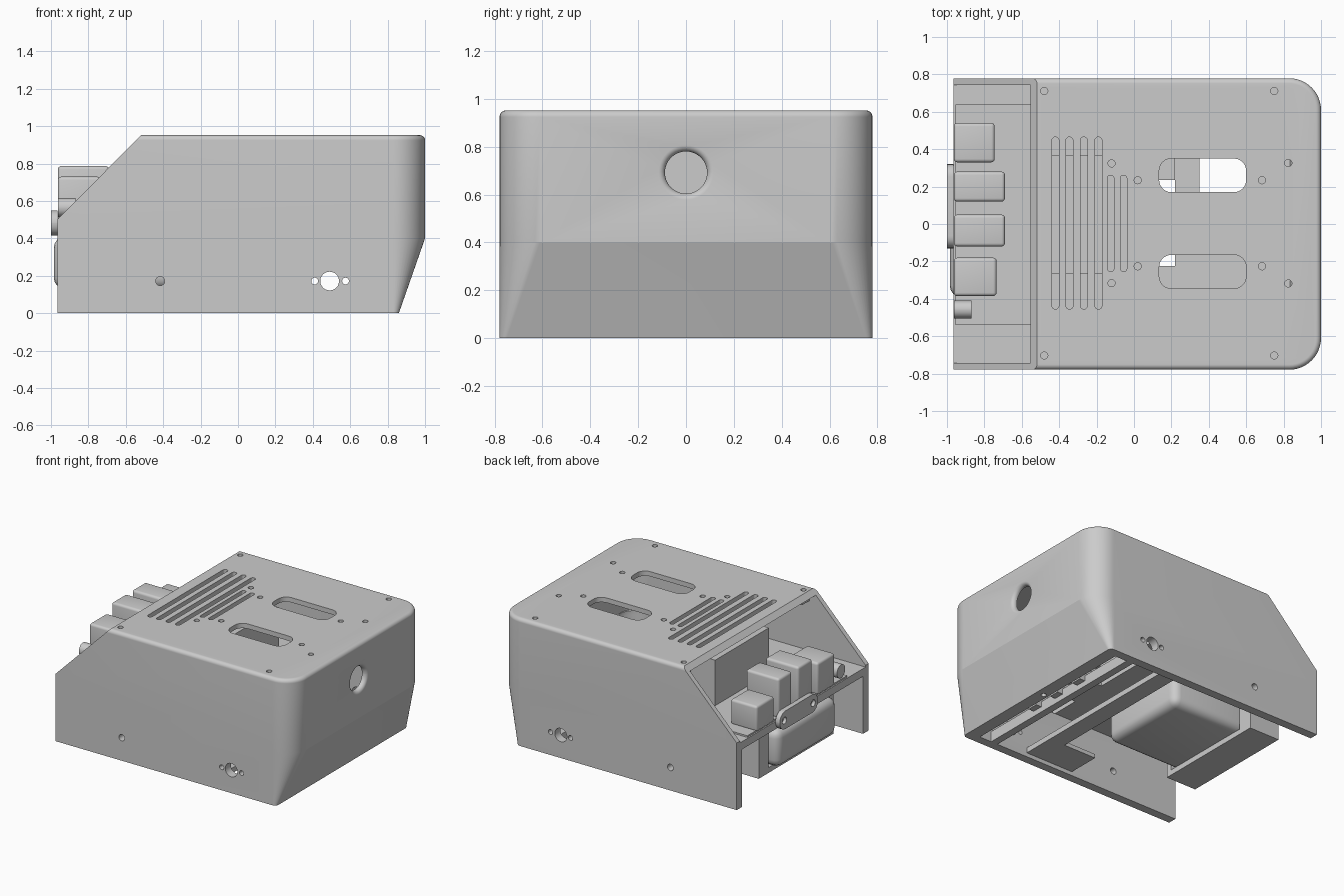
import bpy, bmesh, math
from mathutils import Vector

cube = bpy.data.objects.get("Cube")
if cube:
    bpy.data.objects.remove(cube, do_unlink=True)

GREY = (0.6, 0.6, 0.6, 1)
grey = bpy.data.materials.new("plain grey")
grey.use_nodes = True
grey.diffuse_color = GREY
grey.node_tree.nodes["Principled BSDF"].inputs["Base Color"].default_value = GREY


def loft(bm, rings):
    """Closed solid through a stack of equal-length point rings."""
    vs = [[bm.verts.new(p) for p in ring] for ring in rings]
    n = len(vs[0])
    for a, b in zip(vs, vs[1:]):
        for i in range(n):
            j = (i + 1) % n
            bm.faces.new((a[i], a[j], b[j], b[i]))
    bm.faces.new(vs[0][::-1])
    bm.faces.new(vs[-1])


def place(u, v, w, axis):
    return Vector({"x": (w, u, v), "y": (u, w, v), "z": (u, v, w)}[axis])


def round_rect(cu, cv, du, dv, r, w, axis, steps=6):
    """Ring of a rounded rectangle at height w along an axis."""
    pts = []
    for k, (su, sv) in enumerate(((1, 1), (-1, 1), (-1, -1), (1, -1))):
        for i in range(steps + 1):
            a = math.pi / 2 * (k + i / steps)
            pts.append(place(cu + su * (du / 2 - r) + r * math.cos(a),
                             cv + sv * (dv / 2 - r) + r * math.sin(a), w, axis))
    return pts


def prism(bm, cu, cv, du, dv, r, lo, hi, axis="z"):
    # a hair under the full radius keeps neighbouring corners distinct
    r = min(r, min(du, dv) / 2 - 0.0005)
    loft(bm, [round_rect(cu, cv, du, dv, r, w, axis) for w in (lo, hi)])


def finish(bm, name):
    bmesh.ops.recalc_face_normals(bm, faces=bm.faces)
    mesh = bpy.data.meshes.new(name)
    bm.to_mesh(mesh)
    bm.free()
    ob = bpy.data.objects.new(name, mesh)
    bpy.context.collection.objects.link(ob)
    mesh.materials.append(grey)
    return ob


def activate(ob):
    bpy.ops.object.select_all(action="DESELECT")
    ob.select_set(True)
    bpy.context.view_layer.objects.active = ob


def smooth(ob, angle=30):
    activate(ob)
    bpy.ops.object.shade_smooth_by_angle(angle=math.radians(angle))


def cut(ob, cutter):
    activate(ob)
    mod = ob.modifiers.new("cut", "BOOLEAN")
    mod.operation, mod.solver, mod.object = "DIFFERENCE", "EXACT", cutter
    bpy.ops.object.modifier_apply(modifier=mod.name)
    bpy.data.objects.remove(cutter, do_unlink=True)


def box(name, x, y, z, bevel=0.0):
    bm = bmesh.new()
    bmesh.ops.create_cube(bm, size=1)
    for v in bm.verts:
        v.co = [(lo + hi) / 2 + c * (hi - lo) for c, (lo, hi) in zip(v.co, (x, y, z))]
    if bevel:
        bmesh.ops.bevel(bm, geom=bm.edges[:], offset=bevel, segments=4,
                        profile=0.5, affect="EDGES")
    ob = finish(bm, name)
    smooth(ob)
    return ob


# --- shell: rounded at the +x end, tapering in towards the base ---
HALF, TOP, WALL, LOW_WALL = 0.779, 0.952, 0.036, 0.065
X0, SHELF = -0.965, 0.43


def shell_ring(z, xmin, xmax, r, inset, side_inset):
    x1, h, r = xmax - inset, HALF - side_inset, max(r - inset, 0.008)
    pts = [Vector((xmin, h, z)), Vector((xmin, -h, z))]
    for start, sy in ((-90, -1), (0, 1)):
        for i in range(13):
            a = math.radians(start + 90 * i / 12)
            pts.append(Vector((x1 - r + r * math.cos(a), sy * (h - r) + r * math.sin(a), z)))
    return pts


bm = bmesh.new()
rings = [shell_ring(0, X0, 0.86, 0.03, 0, 0), shell_ring(0.4, X0, 1, 0.17, 0, 0)]
for i in range(11):
    a = math.radians(9 * i)
    t = 0.028 * (1 - math.cos(a))
    rings.append(shell_ring(TOP - 0.028 * (1 - math.sin(a)), X0, 1, 0.17, t, t))
loft(bm, rings)
shell = finish(bm, "shell")

# side walls are thicker below the shelf
bm = bmesh.new()
loft(bm, [shell_ring(z, -1.3, x, r, WALL, side) for z, x, r, side in (
    (-0.04, 0.846, 0.04, LOW_WALL), (0.4, 1, 0.17, LOW_WALL), (SHELF, 1, 0.17, LOW_WALL),
    (SHELF + 0.001, 1, 0.17, WALL), (TOP - WALL, 1, 0.17, WALL))])
cut(shell, finish(bm, "cavity_cutter"))

# sloped opening at the -x end
bm = bmesh.new()
slope = ((-1.165, 0.3), (-0.32, 1.152), (-1.165, 1.152))
loft(bm, [[Vector((x, y, z)) for x, z in slope] for y in (-1, 1)])
cut(shell, finish(bm, "slope_cutter"))

# vents, windows and screw holes through the top, holes through the sides
bm = bmesh.new()
for x in (-0.42, -0.345, -0.268, -0.19):
    prism(bm, x, 0.005, 0.037, 0.92, 0.02, 0.85, 1.1)
for x in (-0.125, -0.056):
    prism(bm, x, 0.003, 0.035, 0.515, 0.02, 0.85, 1.1)
for y in (0.26, -0.255):
    prism(bm, 0.367, y, 0.465, 0.18, 0.065, 0.85, 1.1)
for x, y in ((-0.48, 0.707), (0.75, 0.707), (-0.12, 0.32), (0.02, 0.23), (0.685, 0.23), (0.825, 0.322)):
    for s in (-1, 1):
        prism(bm, x, s * y + 0.004, 0.038, 0.038, 0.019, 0.85, 1.1)
for x, d in ((0.49, 0.1), (0.41, 0.036), (0.575, 0.036), (-0.416, 0.048)):
    prism(bm, x, 0.172, d, d, d, -1, 1, "y")
# port with a rounded rim at the +x end
port = [(0.9, 0.088)]
for i in range(7):
    a = math.radians(12 * i)
    port.append((0.972 + 0.028 * math.sin(a), 0.088 + 0.028 * (1 - math.cos(a))))
port.append((1.004, 0.135))
loft(bm, [round_rect(0, 0.692, 2 * r, 2 * r, r - 0.0005, x, "x", 10) for x, r in port])
cut(shell, finish(bm, "hole_cutter"))
smooth(shell, 17)

# --- base frame at the +x end ---
SIDE = HALF - WALL + 0.004
lip = box("base_lip", (0.765, 0.835), (-SIDE, SIDE), (0, 0.04))
bm = bmesh.new()
prism(bm, 0.8, 0, 0.036, 0.036, 0.018, -0.1, 0.1)
cut(lip, finish(bm, "lip_cutter"))
box("base_strip", (0.61, 0.665), (-SIDE, SIDE), (0, 0.08))
for name, y in (("right_post", -0.226), ("middle_post", 0), ("left_post", 0.234)):
    box(name, (0.61, 0.71), (y - 0.04, y + 0.04), (0.04, 0.43))

# --- inner structure ---
box("shelf", (X0, 0.1), (-SIDE, SIDE), (SHELF, 0.488))
box("circuit_board", (-0.955, -0.48), (-0.54, 0.64), (0.488, 0.5))
box("inner_block", (-0.5, 0.08), (-0.265, 0.37), (0.485, 0.84))
box("crossbar", (0.22, 0.35), (-SIDE, SIDE), (0.03, 0.07))
box("low_plate", (-0.05, 0.23), (-SIDE, -0.47), (0.03, 0.06))
box("left_pad", (0.1, 0.22), (0.235, 0.45), (SHELF, 0.47))
box("right_pad", (0.1, 0.22), (-0.5, -0.225), (SHELF, 0.47))
box("side_platform", (0.22, 0.66), (-0.5, -0.12), (SHELF, 0.47))
for x in (-0.45, 0.75):
    for y in (-0.7, 0.7):
        box("screw_boss", (x - 0.05, x + 0.05), (y - 0.045, y + 0.045), (0.86, 0.918))

# --- box slung under the shelf, with a wide strap ---
box("hanging_box", (-0.985, -0.09), (-0.39, 0.32), (0.13, 0.41), 0.06)
for y in ((-0.44, -0.395), (0.325, 0.44)):
    box("strap_leg", (-0.91, -0.66), y, (0.1, 0.44))
box("strap_base", (-0.91, -0.66), (-0.44, 0.44), (0.09, 0.13))

# --- sockets on the board: y range, inner end, height ---
for i, (y, x, z) in enumerate((((0.33, 0.54), -0.745, 0.68), ((0.12, 0.28), -0.69, 0.787),
                               ((-0.12, 0.05), -0.69, 0.787), ((-0.385, -0.18), -0.735, 0.73))):
    box(f"socket_{i + 1}", (-0.963, x), y, (0.49, z), 0.018)
bm = bmesh.new()
prism(bm, -0.457, 0.565, 0.095, 0.1, 0.05, -0.963, -0.87, "x")
smooth(finish(bm, "round_socket"))

# --- stadium plate with two bolt holes ---
bm = bmesh.new()
prism(bm, 0.095, 0.483, 0.45, 0.135, 0.066, -1, -0.964, "x")
plate = finish(bm, "end_plate")
bm = bmesh.new()
for y in (-0.075, 0.265):
    prism(bm, y, 0.483, 0.05, 0.05, 0.025, -1.1, -0.975, "x")
cut(plate, finish(bm, "plate_cutter"))
smooth(plate)
